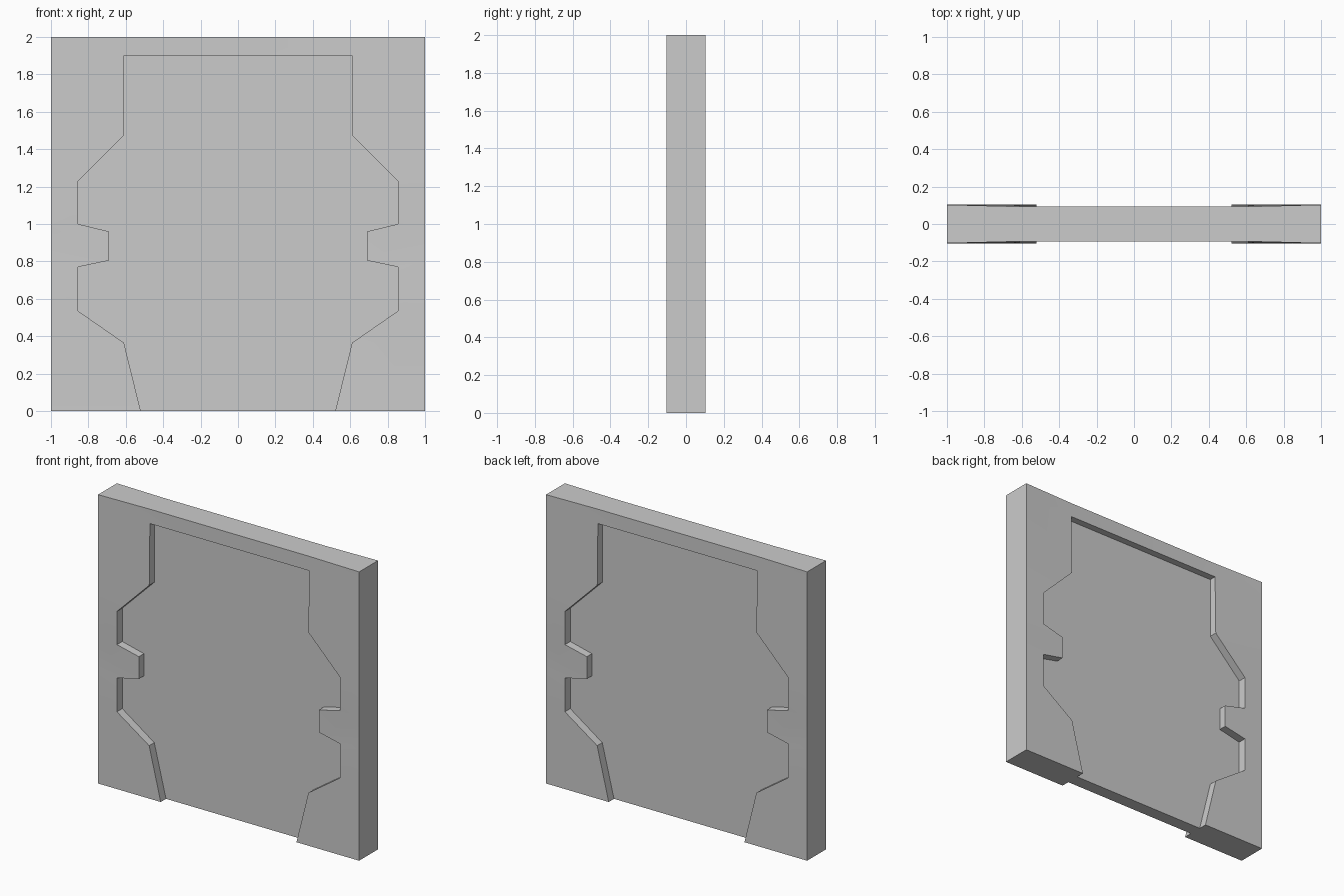
import bpy, bmesh, math

if "Cube" in bpy.data.objects:
    bpy.data.objects.remove(bpy.data.objects["Cube"])

FACE, LINTEL, RECESS = 0.103, 0.093, 0.045

# Right half of the opening, bottom to top: x, z, frame face depth
opening = [(.52, 0, FACE), (.61, .365, .101), (.855, .535, FACE),
           (.855, .77, FACE), (.69, .805, .1), (.69, .96, .1),
           (.855, 1.0, FACE), (.855, 1.23, FACE),
           (.61, 1.475, .1), (.61, 1.9, LINTEL)]


def quarter_object(name, faces):
    """Build one quarter from faces, then mirror across x and y."""
    mesh = bpy.data.meshes.new(name)
    bm = bmesh.new()
    for pts in faces:
        bm.faces.new([bm.verts.new(p) for p in pts])
    bmesh.ops.remove_doubles(bm, verts=bm.verts, dist=1e-5)
    bmesh.ops.recalc_face_normals(bm, faces=bm.faces)
    # Front surface must look toward -y
    front = min(bm.faces, key=lambda f: f.calc_center_median().y)
    if front.normal.y > 0:
        bmesh.ops.reverse_faces(bm, faces=bm.faces)
    bm.to_mesh(mesh)
    bm.free()
    ob = bpy.data.objects.new(name, mesh)
    bpy.context.collection.objects.link(ob)
    mod = ob.modifiers.new("mirror", 'MIRROR')
    mod.use_axis = (True, True, False)
    bpy.ops.object.select_all(action='DESELECT')
    ob.select_set(True)
    bpy.context.view_layer.objects.active = ob
    bpy.ops.object.modifier_apply(modifier="mirror")
    bpy.ops.object.shade_smooth_by_angle(angle=math.radians(30))
    return ob


# Frame: face strips and opening walls
frame = []
for (x0, z0, d0), (x1, z1, d1) in zip(opening, opening[1:]):
    frame.append([(x0, -d0, z0), (1, -FACE, z0), (1, -FACE, z1), (x1, -d1, z1)])
    frame.append([(x0, -d0, z0), (x1, -d1, z1), (x1, -RECESS, z1), (x0, -RECESS, z0)])
# Lintel front and underside
frame += [
    [(0, -LINTEL, 1.9), (.61, -LINTEL, 1.9), (.61, -LINTEL, 2), (0, -LINTEL, 2)],
    [(.61, -LINTEL, 1.9), (1, -FACE, 1.9), (1, -FACE, 2), (.61, -LINTEL, 2)],
    [(0, -LINTEL, 1.9), (.61, -LINTEL, 1.9), (.61, -RECESS, 1.9), (0, -RECESS, 1.9)],
]
# Top, outer side and foot
side_z = [p[1] for p in opening] + [2]
frame += [
    [(0, -LINTEL, 2), (.61, -LINTEL, 2), (1, -FACE, 2), (1, 0, 2), (0, 0, 2)],
    [(1, 0, 0)] + [(1, -FACE, z) for z in side_z] + [(1, 0, 2)],
    [(1, 0, 0), (1, -FACE, 0), (.52, -FACE, 0), (.52, -RECESS, 0), (.52, 0, 0)],
]
quarter_object("frame", frame)

# Recessed infill panel with its bottom edge
outline = [(0, 0)] + [(x, z) for x, z, d in opening] + [(0, 1.9)]
quarter_object("infill_panel", [
    [(x, -RECESS, z) for x, z in outline],
    [(0, -RECESS, 0), (.52, -RECESS, 0), (.52, 0, 0), (0, 0, 0)],
])
